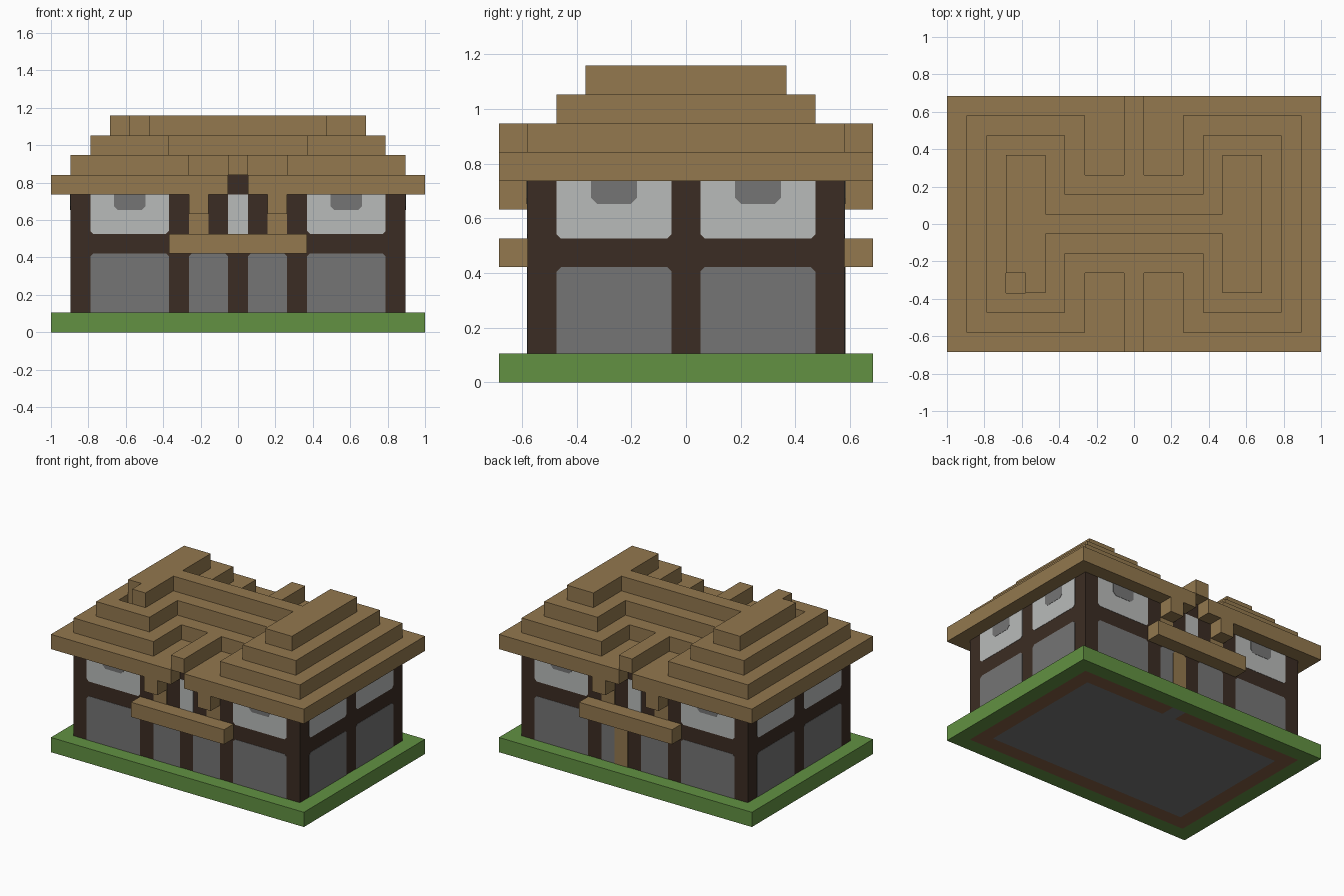
import bpy, bmesh
from mathutils import Vector

cube = bpy.data.objects.get("Cube")
if cube:
    bpy.data.objects.remove(cube, do_unlink=True)

U = 2 / 19  # edge length of one building block


def material(name, rgb):
    lin = [((c / 255 + 0.055) / 1.055) ** 2.4 for c in rgb] + [1]
    m = bpy.data.materials.new(name)
    m.use_nodes = True
    m.diffuse_color = lin
    bsdf = next(n for n in m.node_tree.nodes if n.type == 'BSDF_PRINCIPLED')
    bsdf.inputs["Base Color"].default_value = lin
    return m


grass = material("grass green", (98, 145, 66))
earth = material("earth brown", (130, 93, 66))
stone = material("stone grey", (117, 117, 117))
plaster = material("plaster white", (185, 187, 186))
timber = material("dark timber", (59, 44, 35))
wood = material("roof wood", (147, 120, 78))


def finish(name, bm, mat):
    bmesh.ops.recalc_face_normals(bm, faces=bm.faces)
    mesh = bpy.data.meshes.new(name)
    bm.to_mesh(mesh)
    bm.free()
    mesh.materials.append(mat)
    bpy.context.collection.objects.link(bpy.data.objects.new(name, mesh))


def block(name, mat, lo, hi):
    """Box covering the block cells lo..hi inclusive."""
    bm = bmesh.new()
    bmesh.ops.create_cube(bm, size=1)
    for v in bm.verts:
        for k in range(3):
            edge = hi[k] if v.co[k] > 0 else lo[k]
            v.co[k] = (edge + (0.5 if k == 2 else 0) + v.co[k]) * U
    finish(name, bm, mat)


def layer(name, mat, level, inside):
    """One block-high layer: outer skin of every cell (i, j) passing the rule."""
    bm = bmesh.new()
    cells = {(i, j) for i in range(-9, 10) for j in range(-6, 7) if inside(i, j)}
    for i, j in cells:
        c = Vector((i, j, level + 0.5))
        for n in ((1, 0, 0), (-1, 0, 0), (0, 1, 0), (0, -1, 0), (0, 0, 1), (0, 0, -1)):
            if n[2] == 0 and (i + n[0], j + n[1]) in cells:
                continue
            n = Vector(n)
            a = Vector((n.y, n.z, n.x))
            b = n.cross(a)
            corners = ((1, 1), (-1, 1), (-1, -1), (1, -1))
            bm.faces.new([bm.verts.new((c + (n + a * s + b * t) / 2) * U) for s, t in corners])
    bmesh.ops.remove_doubles(bm, verts=bm.verts, dist=0.001)
    finish(name, bm, mat)


def plate(name, mat, side, t0, t1, z0, z1, top=0.0, bottom=0.0, inset=0.0, thick=0.002):
    """Thin wall panel in cell units, with cut top or bottom corners."""
    t0, t1, z0, z1 = t0 * U + inset, t1 * U - inset, z0 * U + inset, z1 * U
    outline = [(t0 + bottom, z0), (t1 - bottom, z0), (t1, z0 + bottom), (t1, z1 - top),
               (t1 - top, z1), (t0 + top, z1), (t0, z1 - top), (t0, z0 + bottom)]
    outline = list(dict.fromkeys(outline))
    sx, sy = side
    bm = bmesh.new()
    rings = []
    for depth in (-0.002, thick):
        x, y = sx * (8.5 * U + depth), sy * (5.5 * U + depth)
        rings.append([bm.verts.new((x, t, z) if sx else (t, y, z)) for t, z in outline])
    for ring in rings:
        bm.faces.new(ring)
    for k in range(len(outline)):
        m = (k + 1) % len(outline)
        bm.faces.new((rings[0][k], rings[0][m], rings[1][m], rings[1][k]))
    finish(name, bm, mat)


# Ground slab: grass border, earth under the walls, stone floor
def on_wall(i, j):
    return abs(i) <= 8 and abs(j) <= 5


def on_floor(i, j):
    return (abs(i) <= 7 and abs(j) <= 4) or (i, j) == (1, 5)


layer("grass_border", grass, 0, lambda i, j: not on_wall(i, j))
layer("wall_footing", earth, 0, lambda i, j: on_wall(i, j) and not on_floor(i, j))
layer("stone_floor", stone, 0, on_floor)

# Timber frame body
block("timber_walls", timber, (-8, -5, 1), (8, 5, 6))

# Wall panels: stone below, plaster above with a window in each wide bay
CUT = 0.016


def wide_bay(label, side, t0):
    plate(label + "_stone_panel", stone, side, t0, t0 + 4, 1, 4, top=CUT)
    plate(label + "_plaster_panel", plaster, side, t0, t0 + 4, 5, 7, bottom=CUT)
    plate(label + "_window", stone, side, t0 + 1, t0 + 3, 6, 7, bottom=0.022, inset=0.021, thick=0.004)


for label, side in (("left", (1, 0)), ("right", (-1, 0))):
    for t0 in (0.5, -4.5):
        wide_bay(label, side, t0)

for label, s in (("front", -1), ("back", 1)):
    side = (0, s)
    for t0 in (3.5, -7.5):
        wide_bay(label, side, t0)
    for t0 in (0.5, -2.5):
        plate(label + "_small_stone_panel", stone, side, t0, t0 + 2, 1, 4, top=CUT)
    for t0 in (1.5, -2.5):
        plate(label + "_plank_panel", wood, side, t0, t0 + 1, 5, 7)
    plate(label + "_centre_plaster", plaster, side, -0.5, 0.5, 5, 7)
    # Awning beam, gable brackets and gable post
    block(label + "_awning_beam", wood, (-3, 6 * s, 4), (3, 6 * s, 4))
    for i in (-2, 2):
        block(label + "_gable_bracket", wood, (i, 6 * s, 6), (i, 6 * s, 6))
    block(label + "_gable_post", timber, (0, 5 * s, 7), (0, 5 * s, 7))

plate("back_door", wood, (0, 1), 0.5, 1.5, 1, 4, top=CUT, thick=0.004)


# Stepped roof with valleys beside each gable and a smoke hole
def hole(i, j):
    return (i, j) == (-6, -3)


layer("roof_eaves", wood, 7, lambda i, j: not (i == 0 and abs(j) >= 5))
layer("roof_step_one", wood, 8, lambda i, j: i == 0 or (
    on_wall(i, j) and not (abs(i) <= 2 and abs(j) >= 3)))
layer("roof_step_two", wood, 9, lambda i, j: abs(i) <= 7 and abs(j) <= 4
      and not (abs(i) <= 3 and abs(j) >= 2) and not hole(i, j))
layer("roof_ridge", wood, 10, lambda i, j: abs(i) <= 6 and abs(j) <= 3
      and not (abs(i) <= 4 and abs(j) >= 1) and not hole(i, j))
